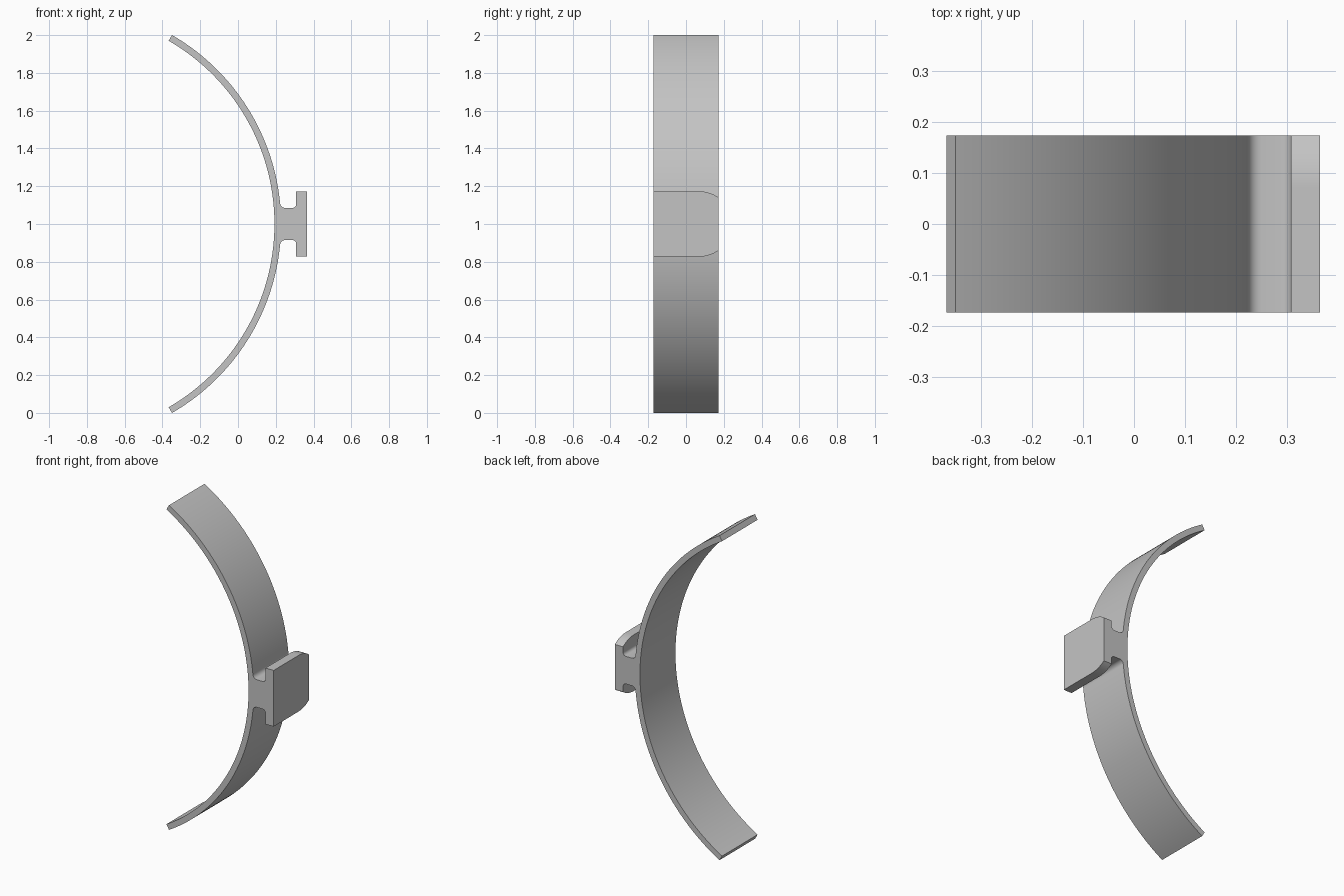
import bpy, bmesh
from math import sin, cos, asin, pi, radians
from mathutils import Vector

cube = bpy.data.objects.get("Cube")
if cube:
    bpy.data.objects.remove(cube)

grey = bpy.data.materials.new("plain grey")
grey.use_nodes = True
COLOR = (0.55, 0.55, 0.55, 1)
grey.diffuse_color = COLOR
grey.node_tree.nodes["Principled BSDF"].inputs["Base Color"].default_value = COLOR

HALF = 0.173                       # half the width along y
CX, MID = -0.927, 1.0              # centre of the curved band
R_OUT, R_IN = 1.155, 1.12
NECK, PLATE_IN, PLATE_OUT = 0.085, 0.308, 0.364


def arc(cx, cy, r, a0, a1, n):
    return [(cx + r * cos(a0 + (a1 - a0) * i / n), cy + r * sin(a0 + (a1 - a0) * i / n))
            for i in range(n + 1)]


def prism(name, points, direction):
    """Extrude a closed outline along a direction."""
    bm = bmesh.new()
    face = bm.faces.new([bm.verts.new(p) for p in points])
    new = bmesh.ops.extrude_face_region(bm, geom=[face])["geom"]
    bmesh.ops.translate(bm, vec=Vector(direction),
                        verts=[v for v in new if isinstance(v, bmesh.types.BMVert)])
    bmesh.ops.recalc_face_normals(bm, faces=bm.faces)
    mesh = bpy.data.meshes.new(name)
    bm.to_mesh(mesh)
    bm.free()
    mesh.materials.append(grey)
    obj = bpy.data.objects.new(name, mesh)
    bpy.context.collection.objects.link(obj)
    bpy.ops.object.select_all(action='DESELECT')
    obj.select_set(True)
    bpy.context.view_layer.objects.active = obj
    bpy.ops.object.shade_smooth_by_angle(angle=radians(25))
    return obj


# Curved band and filleted neck: upper half outline, heights relative to the middle
f = 0.027                                        # fillet at the band
a = asin((NECK + f) / (R_OUT + f))               # where that fillet meets the band
fx = CX + (R_OUT + f) * cos(a)
g = 0.02                                         # fillet at the plate
upper = arc(CX, 0, R_OUT, pi / 3, a, 40)
upper += arc(fx, NECK + f, f, pi + a, 1.5 * pi, 8)
upper += arc(PLATE_IN - g, NECK + g, g, -pi / 2, 0, 8)
lower = [(x, -z) for x, z in reversed(upper)]
inner = arc(CX, 0, R_IN, -pi / 3, pi / 3, 80)
prism("curved_band", [(x, -HALF, MID + z) for x, z in upper + lower + inner], (0, 2 * HALF, 0))

# Mounting plate with its two back corners rounded
top, r = 0.173, 0.173
start = 0.07
sweep = asin((HALF - start) / r)
edge = [(-HALF, top)] + arc(start, top - r, r, pi / 2, pi / 2 - sweep, 12)
outline = edge + [(y, -z) for y, z in reversed(edge)]
prism("mounting_plate", [(PLATE_IN, y, MID + z) for y, z in outline],
      (PLATE_OUT - PLATE_IN, 0, 0))
